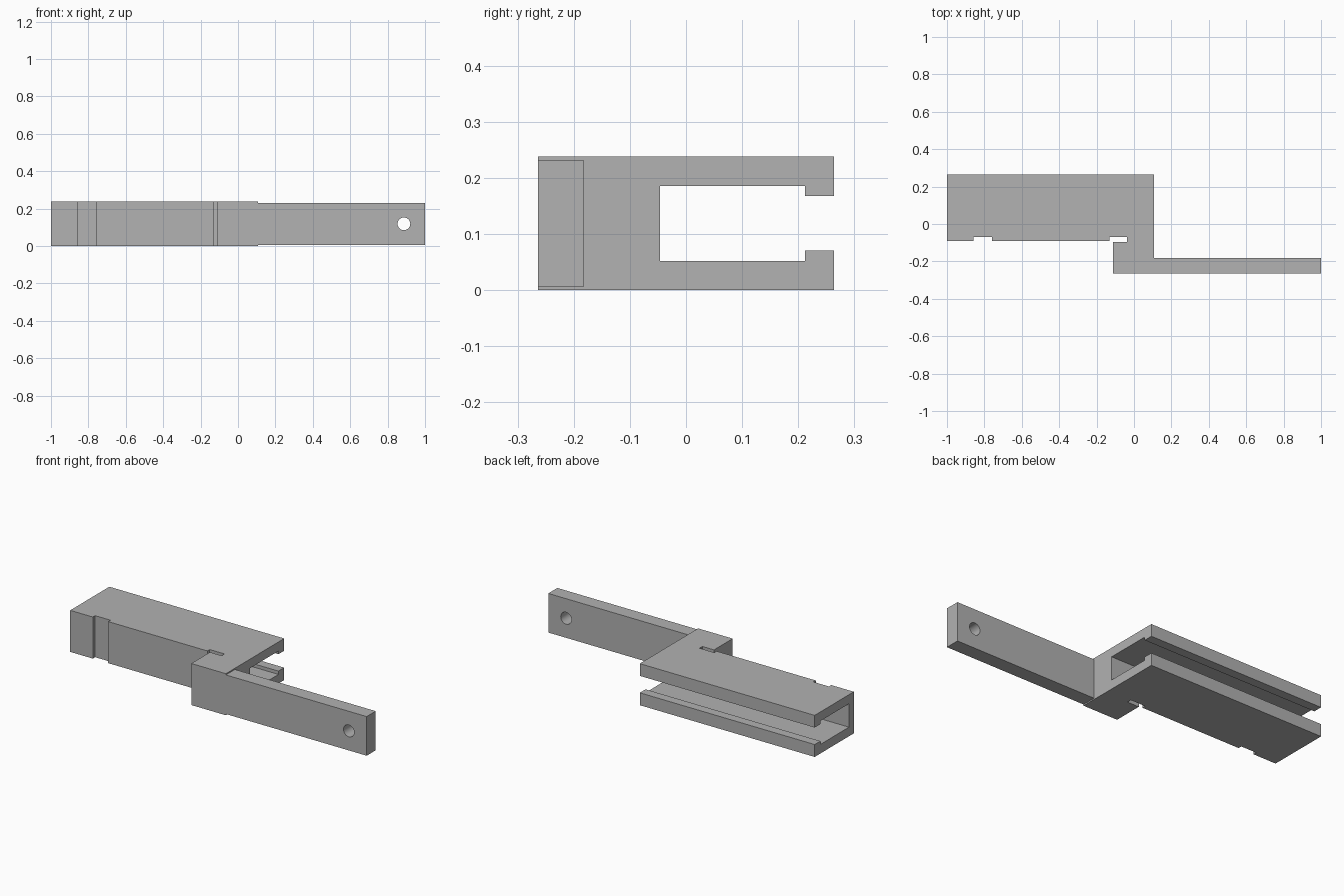
import bpy
import bmesh
import math

default = bpy.data.objects.get("Cube")
if default:
    bpy.data.objects.remove(default, do_unlink=True)

grey = bpy.data.materials.new("plain grey")
grey.use_nodes = True
grey.diffuse_color = (0.445, 0.445, 0.445, 1)
grey.node_tree.nodes["Principled BSDF"].inputs["Base Color"].default_value = (0.445, 0.445, 0.445, 1)


def extrude_profile(name, points, axis, low, high):
    """Extrude a closed 2D outline along x (points are y, z), y (x, z) or z (x, y)."""
    def place(a, b, depth):
        return {"x": (depth, a, b), "y": (a, depth, b), "z": (a, b, depth)}[axis]

    bm = bmesh.new()
    ends = [[bm.verts.new(place(a, b, d)) for a, b in points] for d in (low, high)]
    for ring in ends:
        bm.faces.new(ring)
    for i in range(len(points)):
        j = (i + 1) % len(points)
        bm.faces.new((ends[0][i], ends[0][j], ends[1][j], ends[1][i]))
    bmesh.ops.recalc_face_normals(bm, faces=bm.faces)
    mesh = bpy.data.meshes.new(name)
    bm.to_mesh(mesh)
    bm.free()
    mesh.materials.append(grey)
    obj = bpy.data.objects.new(name, mesh)
    bpy.context.collection.objects.link(obj)
    return obj


def cut(target, cutter):
    """Subtract the cutter from the target, then discard it."""
    cutter.hide_render = True
    mod = target.modifiers.new("cut", "BOOLEAN")
    mod.operation = "DIFFERENCE"
    mod.solver = "EXACT"
    mod.object = cutter
    bpy.ops.object.select_all(action="DESELECT")
    bpy.context.view_layer.objects.active = target
    target.select_set(True)
    bpy.ops.object.modifier_apply(modifier=mod.name)
    bpy.data.objects.remove(cutter, do_unlink=True)


# Body: stepped plan with a front notch and a narrow hooked slot behind the tab
body_plan = [
    (-1, 0.264), (-1, -0.09), (-0.857, -0.09), (-0.857, -0.069),
    (-0.759, -0.069), (-0.759, -0.09), (-0.131, -0.09), (-0.131, -0.069),
    (-0.037, -0.069), (-0.037, -0.095), (-0.111, -0.095), (-0.111, -0.264),
    (0.108, -0.264), (0.108, 0.264),
]
body = extrude_profile("channel_body", body_plan, "z", 0, 0.238)

# Channel: runs the full length, open at the back between two lips
channel = [
    (-0.046, 0.052), (0.212, 0.052), (0.212, 0.071), (0.3, 0.071),
    (0.3, 0.168), (0.212, 0.168), (0.212, 0.186), (-0.046, 0.186),
]
cut(body, extrude_profile("channel_cutter", channel, "x", -1.1, 0.2))

# Arm: slightly shallower bar with a round hole near its tip
arm = extrude_profile("arm", [(-0.264, 0.007), (-0.182, 0.007), (-0.182, 0.231), (-0.264, 0.231)],
                      "x", 0.108, 1)
circle = [(0.887 + 0.034 * math.cos(math.tau * i / 32), 0.119 + 0.034 * math.sin(math.tau * i / 32))
          for i in range(32)]
cut(arm, extrude_profile("hole_cutter", circle, "y", -0.4, 0))
bpy.ops.object.shade_smooth_by_angle(angle=math.radians(30))
